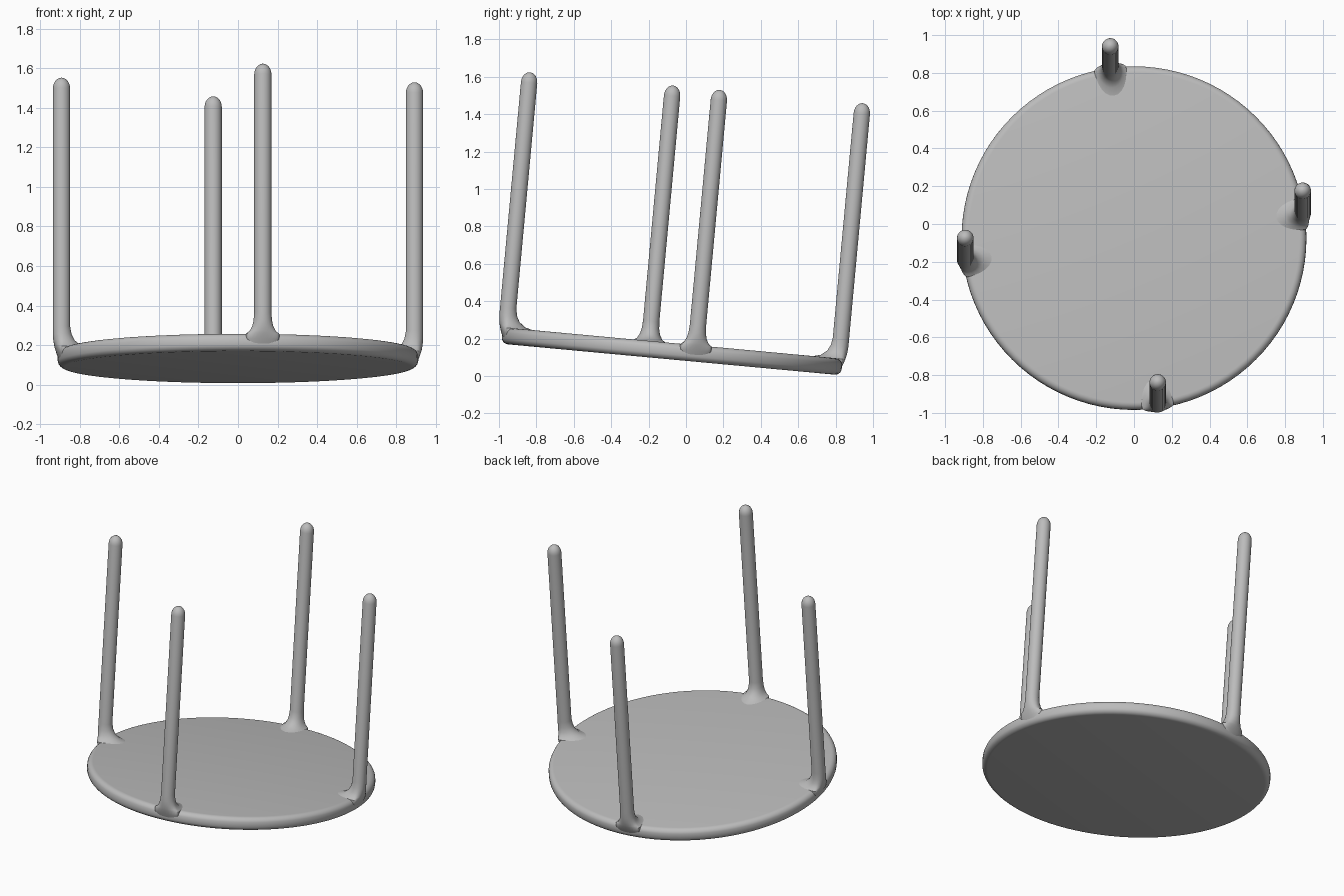
import bpy, bmesh, math
from mathutils import Matrix

if "Cube" in bpy.data.objects:
    bpy.data.objects.remove(bpy.data.objects["Cube"])

TILT = math.radians(-5.3)
PLACE = Matrix.Translation((0, -0.075, 0.132)) @ Matrix.Rotation(TILT, 4, 'X')

grey = bpy.data.materials.new("light_grey")
grey.diffuse_color = (0.5, 0.5, 0.5, 1)
grey.use_nodes = True
grey.node_tree.nodes["Principled BSDF"].inputs["Base Color"].default_value = grey.diffuse_color


def skin(name, rings, matrix):
    """Join equal-sized rings of points into a closed, smooth shaded surface."""
    bm = bmesh.new()
    loops = [[bm.verts.new(p) for p in ring] for ring in rings]
    n = len(loops[0])
    for a, b in zip(loops, loops[1:]):
        for i in range(n):
            j = (i + 1) % n
            bm.faces.new((a[i], a[j], b[j], b[i]))
    bm.faces.new(loops[0][::-1])
    bm.faces.new(loops[-1])
    bmesh.ops.recalc_face_normals(bm, faces=bm.faces)
    mesh = bpy.data.meshes.new(name)
    bm.to_mesh(mesh)
    bm.free()
    mesh.materials.append(grey)
    obj = bpy.data.objects.new(name, mesh)
    bpy.context.collection.objects.link(obj)
    obj.matrix_world = matrix
    bpy.ops.object.select_all(action='DESELECT')
    obj.select_set(True)
    bpy.context.view_layer.objects.active = obj
    bpy.ops.object.shade_smooth_by_angle(angle=math.radians(40))


def ring(z, inner, outer, half_width, n=24):
    """Oval ring: x points away from the seat centre, y runs along its rim."""
    pts = []
    for i in range(n):
        a = math.tau * i / n
        c = math.cos(a)
        pts.append((c * (outer if c > 0 else inner), half_width * math.sin(a), z))
    return pts


# Round seat with a soft rim
HALF, RADIUS, ROUND = 0.044, 0.913, 0.036
profile = []
for k in range(13):
    a = -math.pi / 2 + math.pi * k / 12
    flat = (HALF - ROUND) * (1 if a > 0 else -1 if a < 0 else 0)
    profile.append((RADIUS - ROUND + ROUND * math.cos(a), flat + ROUND * math.sin(a)))
skin("seat", [ring(z, r, r, r, 96) for r, z in profile], PLACE)

# Legs: flared foot that blends into the seat, straight shaft, domed tip
FOOT = [(-0.02, 0.10, 0.004, 0.05), (0.015, 0.13, 0.022, 0.085),
        (0.043, 0.145, 0.032, 0.085), (0.055, 0.10, 0.036, 0.068),
        (0.08, 0.068, 0.041, 0.054), (0.11, 0.052, 0.044, 0.047),
        (0.15, 0.044, 0.044, 0.044)]
R, TIP = 0.044, 1.415
leg_rings = [ring(*f) for f in FOOT]
for k in range(7):
    a = math.pi / 2 * k / 6.3
    r = R * math.cos(a)
    leg_rings.append(ring(TIP - 0.055 + 0.055 * math.sin(a), r, r, r))

for i, side in enumerate(("right", "back", "left", "front")):
    spin = Matrix.Rotation(math.radians(8 + 90 * i), 4, 'Z')
    skin(side + "_leg", leg_rings, PLACE @ spin @ Matrix.Translation((0.902, 0, 0)))
